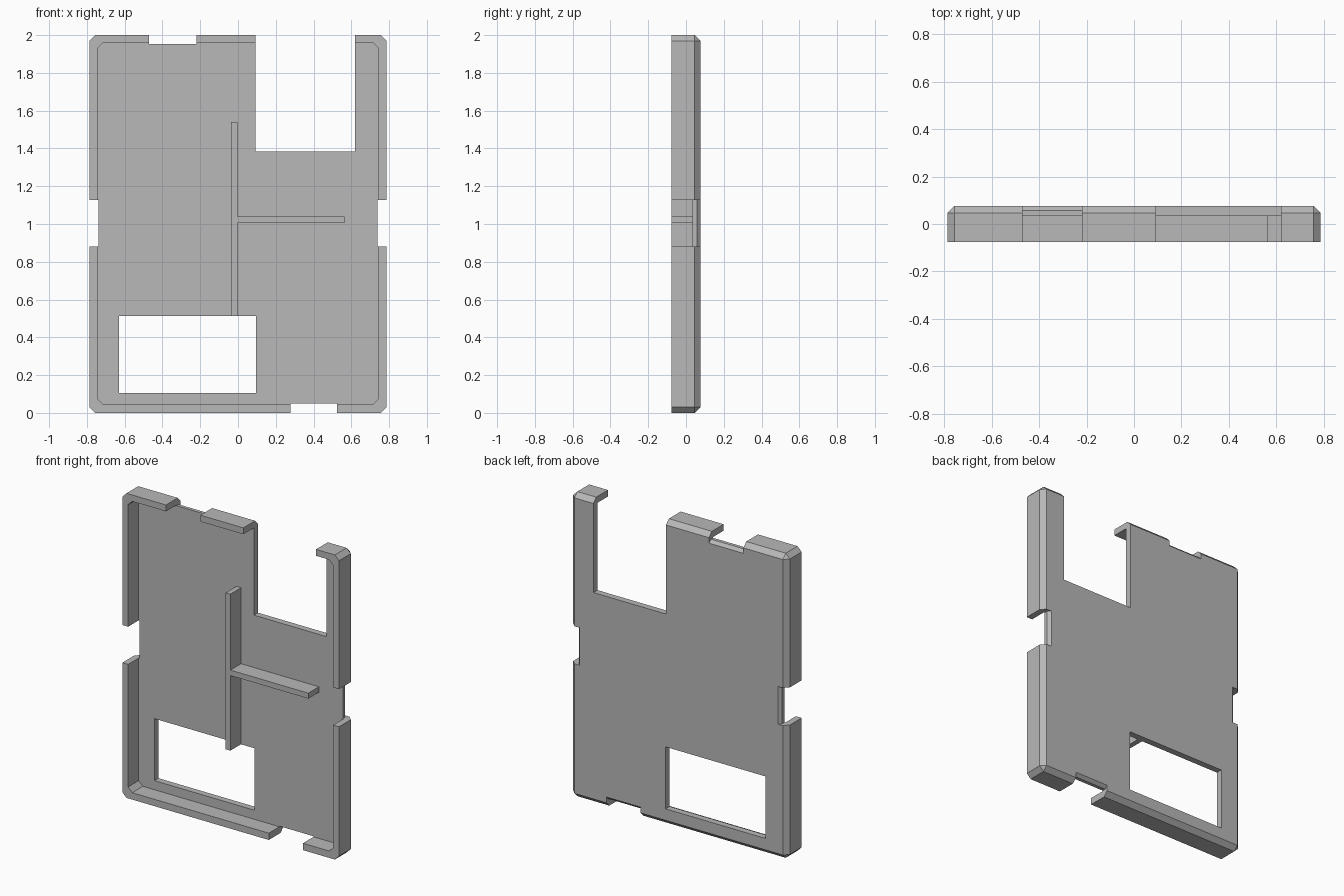
import bpy, bmesh
from mathutils import Vector

cube = bpy.data.objects.get("Cube")
if cube:
    bpy.data.objects.remove(cube, do_unlink=True)

grey = bpy.data.materials.new("plain_grey")
grey.use_nodes = True
GREY = (0.48, 0.48, 0.48, 1)
grey.diffuse_color = GREY
grey.node_tree.nodes["Principled BSDF"].inputs["Base Color"].default_value = GREY

W, D = 0.787, 0.076      # half width, half depth
FLOOR = 0.034            # front face of the back panel
CH = 0.03                # chamfer size


def box(name, x, y, z, chamfer=None, size=CH):
    """Box from ranges; chamfer(direction, midpoint) picks the bevelled edges."""
    bm = bmesh.new()
    bmesh.ops.create_cube(bm, size=1)
    for v in bm.verts:
        v.co = Vector([r[0] if c < 0 else r[1] for c, r in zip(v.co, (x, y, z))])
    if chamfer:
        mid_y = sum(y) / 2
        edges = [e for e in bm.edges
                 if chamfer((e.verts[0].co + e.verts[1].co) / 2 - Vector((0, mid_y, 0)))]
        bmesh.ops.bevel(bm, geom=edges, offset=size, segments=1,
                        affect='EDGES', profile=0.5)
    return finish(name, bm)


def finish(name, bm):
    bmesh.ops.recalc_face_normals(bm, faces=bm.faces)
    mesh = bpy.data.meshes.new(name)
    bm.to_mesh(mesh)
    bm.free()
    mesh.materials.append(grey)
    obj = bpy.data.objects.new(name, mesh)
    bpy.context.collection.objects.link(obj)
    return obj


def notch_cutter(name, edge, inward, along, span):
    """Square cut through the rim, flaring inward at the back to leave a chamfer."""
    lip, deep = 0.057, 0.02
    out = 0.1
    profile = [(-out, -0.2), (0, -0.2), (0, lip), (deep * 2, lip + deep * 2), (-out, lip + deep * 2)]
    bm = bmesh.new()
    rings = []
    for s in span:
        rings.append([bm.verts.new(edge + inward * d + Vector((0, y, 0)) + along * s)
                      for d, y in profile])
    a, b = rings
    bm.faces.new(a)
    bm.faces.new(b[::-1])
    n = len(profile)
    for i in range(n):
        j = (i + 1) % n
        bm.faces.new((a[j], a[i], b[i], b[j]))
    return finish(name, bm)


# Case shell: every edge chamfered except those around the open front
shell = box("case_shell", (-W, W), (-D, D), (0, 2), lambda m: m.y > -D * 0.9)

# Hollow, openings and rim notches
X, Z = Vector((1, 0, 0)), Vector((0, 0, 1))
cutters = [
    box("cavity_cutter", (-0.745, 0.745), (-0.3, FLOOR), (0.045, 1.958),
        lambda m: abs(m.x) > 0.7 and abs(m.y) < 0.01),
    box("top_opening_cutter", (0.092, 0.62), (-0.4, 0.4), (1.385, 2.2)),
    box("lower_window_cutter", (-0.63, 0.095), (-0.4, 0.4), (0.105, 0.512)),
    notch_cutter("top_notch_cutter", Z * 1.953, -Z, X, (-0.47, -0.22)),
    notch_cutter("bottom_notch_cutter", Z * 0.049, Z, X, (0.277, 0.525)),
]
for side in (-1, 1):
    cutters.append(notch_cutter("side_notch_cutter", X * side * 0.739, X * -side, Z, (0.88, 1.127)))

for c in cutters:
    c.hide_render = True
    mod = shell.modifiers.new(c.name, 'BOOLEAN')
    mod.operation = 'DIFFERENCE'
    mod.solver = 'EXACT'
    mod.object = c

# Bake the cuts, then discard the cutters
bpy.context.view_layer.update()
evaluated = shell.evaluated_get(bpy.context.evaluated_depsgraph_get())
baked = bpy.data.meshes.new_from_object(evaluated)
shell.modifiers.clear()
shell.data = baked
for c in cutters:
    bpy.data.objects.remove(c, do_unlink=True)

# Divider ribs standing on the back panel
box("vertical_rib", (-0.036, -0.002), (-D, FLOOR + 0.004), (0.512, 1.54))
box("horizontal_rib", (-0.003, 0.564), (-D, FLOOR + 0.004), (1.005, 1.041))
